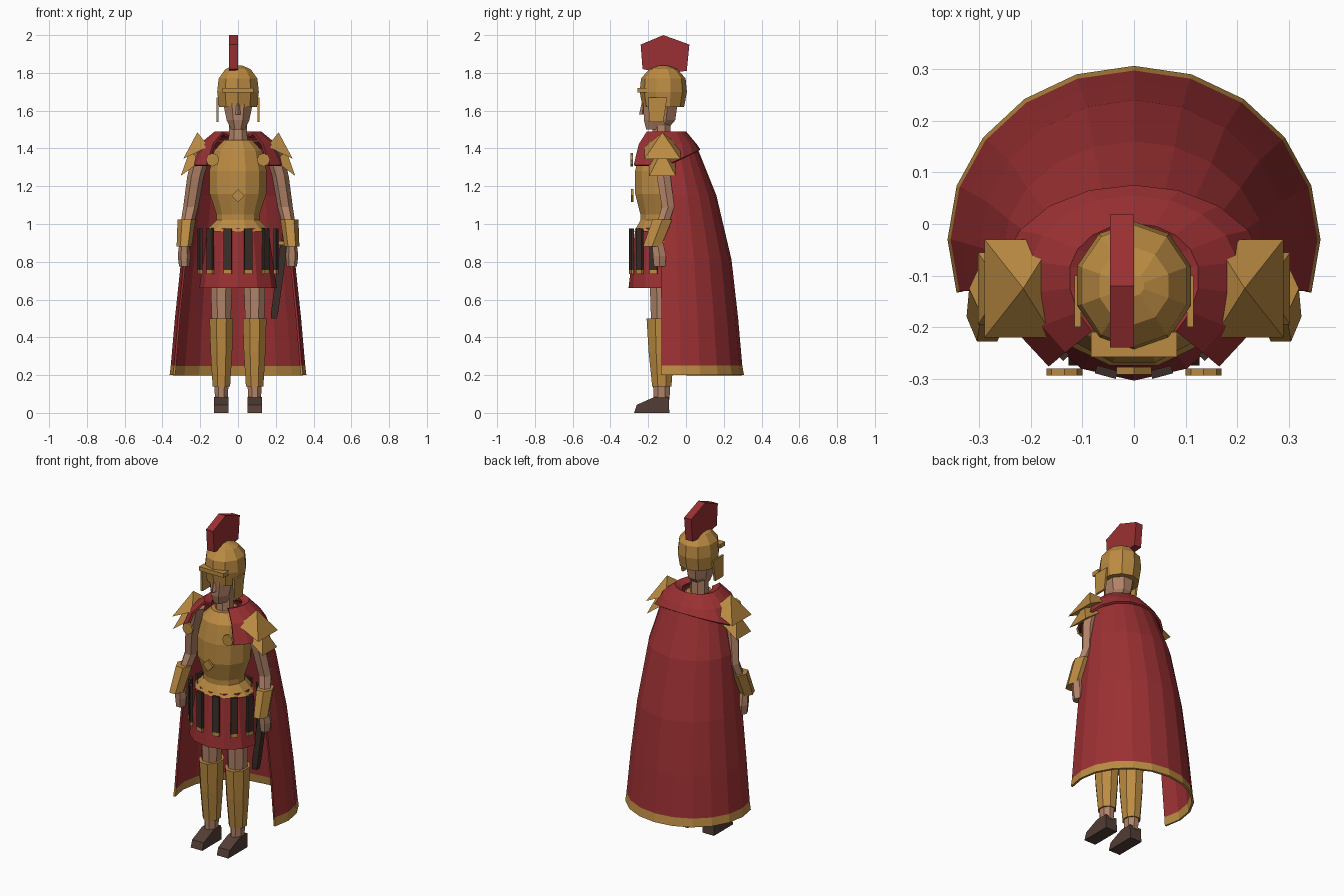
import bpy, bmesh
from math import sin, cos, pi, radians

if "Cube" in bpy.data.objects:
    bpy.data.objects.remove(bpy.data.objects["Cube"])


def material(name, rgb):
    m = bpy.data.materials.new(name)
    m.use_nodes = True
    m.diffuse_color = (*rgb, 1)
    m.node_tree.nodes["Principled BSDF"].inputs["Base Color"].default_value = (*rgb, 1)
    return m


GOLD = material("gold", (.50, .26, .055))
RED = material("red cloth", (.33, .03, .033))
SKIN = material("skin", (.45, .23, .14))
BOOT = material("boot brown", (.085, .047, .036))
LEATHER = material("dark leather", (.045, .027, .021))
CY = -.13  # depth of the body axis


def finish(name, bm, *mats):
    bmesh.ops.recalc_face_normals(bm, faces=bm.faces[:])
    me = bpy.data.meshes.new(name)
    bm.to_mesh(me)
    bm.free()
    ob = bpy.data.objects.new(name, me)
    for m in mats:
        me.materials.append(m)
    bpy.context.collection.objects.link(ob)
    return ob


def skin_rows(name, rows, mat, closed=True):
    """Bridge rows of points; closed rows are capped at both ends."""
    bm = bmesh.new()
    vs = [[bm.verts.new(p) for p in row] for row in rows]
    n = len(rows[0])
    for a, b in zip(vs, vs[1:]):
        for i in range(n if closed else n - 1):
            j = (i + 1) % n
            bm.faces.new((a[i], a[j], b[j], b[i]))
    if closed:
        bm.faces.new(vs[0])
        bm.faces.new(vs[-1])
    return finish(name, bm, mat)


def loft(name, rings, mat, n=6, phase=0.5):
    """Stack of elliptical rings given as (z, cx, cy, rx, ry)."""
    rows = []
    for z, cx, cy, rx, ry in rings:
        angles = [2 * pi * (i + phase) / n for i in range(n)]
        rows.append([(cx + rx * sin(a), cy + ry * cos(a), z) for a in angles])
    return skin_rows(name, rows, mat)


def extrude_x(name, outline, x0, x1, mat):
    """Side outline of (y, z) points given width along x."""
    return skin_rows(name, [[(x, y, z) for y, z in outline] for x in (x0, x1)], mat)


def box(name, x, y, z, mat):
    return extrude_x(name, [(y[0], z[0]), (y[1], z[0]), (y[1], z[1]), (y[0], z[1])], *x, mat)


def badge(name, x, y, z, r, n):
    bpy.ops.mesh.primitive_cylinder_add(vertices=n, radius=r, depth=.014,
                                        location=(x, y, z), rotation=(pi / 2, 0, 0))
    ob = bpy.context.object
    ob.name = name
    ob.data.materials.append(GOLD)


def thicken(ob, t):
    mod = ob.modifiers.new("thickness", "SOLIDIFY")
    mod.thickness = t
    mod.offset = 0


# Head, neck and nose
loft("head", [(1.50, 0, -.155, .04, .06), (1.55, 0, -.14, .065, .09),
              (1.63, 0, -.135, .083, .097), (1.72, 0, -.13, .085, .095)], SKIN, 8)
loft("neck", [(1.40, 0, CY, .055, .055), (1.56, 0, CY, .05, .05)], SKIN, 8)
loft("nose", [(1.58, 0, -.232, .014, .016), (1.64, 0, -.225, .008, .01)], SKIN, 4, 0)

# Helmet, brow plate, cheek guards and crest
loft("helmet", [(1.62, 0, -.12, .106, .110), (1.70, 0, -.12, .116, .125),
                (1.77, 0, -.12, .108, .118), (1.82, 0, -.12, .07, .075),
                (1.84, 0, -.12, .02, .02)], GOLD, 10, 0)
box("helmet_brow", (-.083, .083), (-.258, -.21), (1.695, 1.72), GOLD)
for s, side in ((-1, "right"), (1, "left")):
    extrude_x(side + "_cheek_guard", [(-.20, 1.67), (-.195, 1.54), (-.12, 1.54), (-.10, 1.67)],
              s * .103, s * .115, GOLD)
extrude_x("helmet_crest", [(-.23, 1.82), (-.24, 1.95), (-.12, 2.0), (.018, 1.95), (.004, 1.81),
                           (-.12, 1.80)], -.047, 0, RED)

# Cuirass with flared lower edge, chest badge
loft("cuirass", [(z, 0, CY, rx, ry) for z, rx, ry in (
    (1.445, .075, .075), (1.39, .13, .12), (1.28, .157, .144), (1.16, .155, .144),
    (1.05, .118, .115), (1.02, .118, .115), (.96, .178, .15))], GOLD, 12)
badge("chest_badge", 0, -.285, 1.15, .034, 4)

# Tunic skirt with a ring of leather straps
loft("tunic_skirt", [(.98, 0, CY, .16, .138), (.66, 0, CY, .205, .174)], RED, 12, 0)
for i in range(12):
    a = 2 * pi * (i + .5) / 12
    for part, z0, z1, mat in (("strap", .757, .975, LEATHER), ("strap_tip", .735, .757, GOLD)):
        ob = box(f"{part}_{i + 1}", (-.021, .021), (-.008, .008), (z0, z1), mat)
        ob.location = (.207 * sin(a), CY + .163 * cos(a), 0)
        ob.rotation_euler.z = -a

for s, side in ((-1, "right"), (1, "left")):
    # Leg, greave and boot
    x = s * .088
    loft(side + "_leg", [(.78, x, CY, .065, .07), (.50, x, CY, .055, .06),
                         (.30, x, -.125, .05, .055), (.07, x, -.13, .036, .046)], SKIN, 8)
    loft(side + "_greave", [(.14, x, -.128, .05, .055), (.32, x, -.13, .062, .073),
                            (.50, x, CY, .068, .085)], GOLD, 8)
    extrude_x(side + "_boot", [(-.088, 0), (-.275, 0), (-.26, .043), (-.165, .085), (-.092, .085)],
              x - .039, x + .039, BOOT)

    # Arm, bracer and hand
    loft(side + "_arm", [(1.40, s * .185, CY, .05, .05), (1.25, s * .225, -.118, .044, .042),
                         (1.09, s * .25, -.095, .04, .038), (.95, s * .28, -.14, .032, .035)],
         SKIN, 6)
    loft(side + "_bracer", [(1.025, s * .272, -.125, .048, .06),
                            (.88, s * .285, -.18, .04, .055)], GOLD, 6)
    loft(side + "_hand", [(.90, s * .285, -.15, .026, .034), (.83, s * .285, -.14, .034, .04),
                          (.775, s * .285, -.14, .027, .034)], SKIN, 6)

    # Two spiked shoulder plates, each a tilted pyramid
    for part, inner, outer, apex, half in (
            ("upper", (.155, 1.41), (.29, 1.345), (.215, 1.485), .095),
            ("lower", (.20, 1.33), (.303, 1.255), (.255, 1.39), .07)):
        bm = bmesh.new()
        base = [bm.verts.new((s * p[0], -.125 + d, p[1]))
                for p, d in ((inner, -half), (outer, -half), (outer, half), (inner, half))]
        tip = bm.verts.new((s * apex[0], -.125, apex[1]))
        bm.faces.new(base)
        for i in range(4):
            bm.faces.new((base[i], base[(i + 1) % 4], tip))
        finish(f"{side}_{part}_shoulder_plate", bm, GOLD)

    badge(side + "_cloak_clasp", s * .135, -.287, 1.34, .035, 8)

# Mantle around the shoulders, open at the front
rows = []
for z, rx, back, front in ((1.465, .085, .075, .10), (1.482, .125, .10, .14),
                           (1.42, .20, .15, .19), (1.31, .25, .17, .225)):
    row = []
    for i in range(15):
        a = radians(-140 + 20 * i)
        c = cos(a)
        lift = .08 * max(0, c) if z < 1.4 else 0
        row.append((rx * sin(a), -.10 + c * (back if c > 0 else front), z + lift))
    rows.append(row)
thicken(skin_rows("mantle", rows, RED, closed=False), .014)

# Long cape with a gold hem
rows = []
for z, rx, back, cy in ((1.44, .13, .01, -.09), (1.40, .185, .055, -.08), (1.15, .25, .155, -.06),
                        (.81, .295, .235, -.045), (.50, .328, .27, -.035),
                        (.25, .35, .292, -.03), (.20, .356, .301, -.03)):
    row = []
    for i in range(13):
        a = radians(18 * (i - 6))
        row.append((rx * sin(a), cy + (back - cy) * cos(a), z))
    rows.append(row)
cape = skin_rows("cape", rows, RED, closed=False)
cape.data.materials.append(GOLD)
for f in cape.data.polygons:
    f.material_index = int(f.center.z < .25)
thicken(cape, .012)

# Sheathed sword on the left hip
loft("scabbard", [(.50, .19, -.10, .022, .02), (.54, .195, -.10, .027, .024),
                  (.89, .243, -.10, .028, .026)], LEATHER, 4)
loft("sword_guard", [(.89, .243, -.10, .045, .04), (.91, .246, -.10, .045, .04)], GOLD, 4)
loft("sword_grip", [(.91, .246, -.10, .016, .016), (.98, .254, -.10, .016, .016)], BOOT, 6)
loft("sword_pommel", [(.98, .254, -.10, .026, .026), (1.01, .257, -.10, .018, .018)], GOLD, 6)
